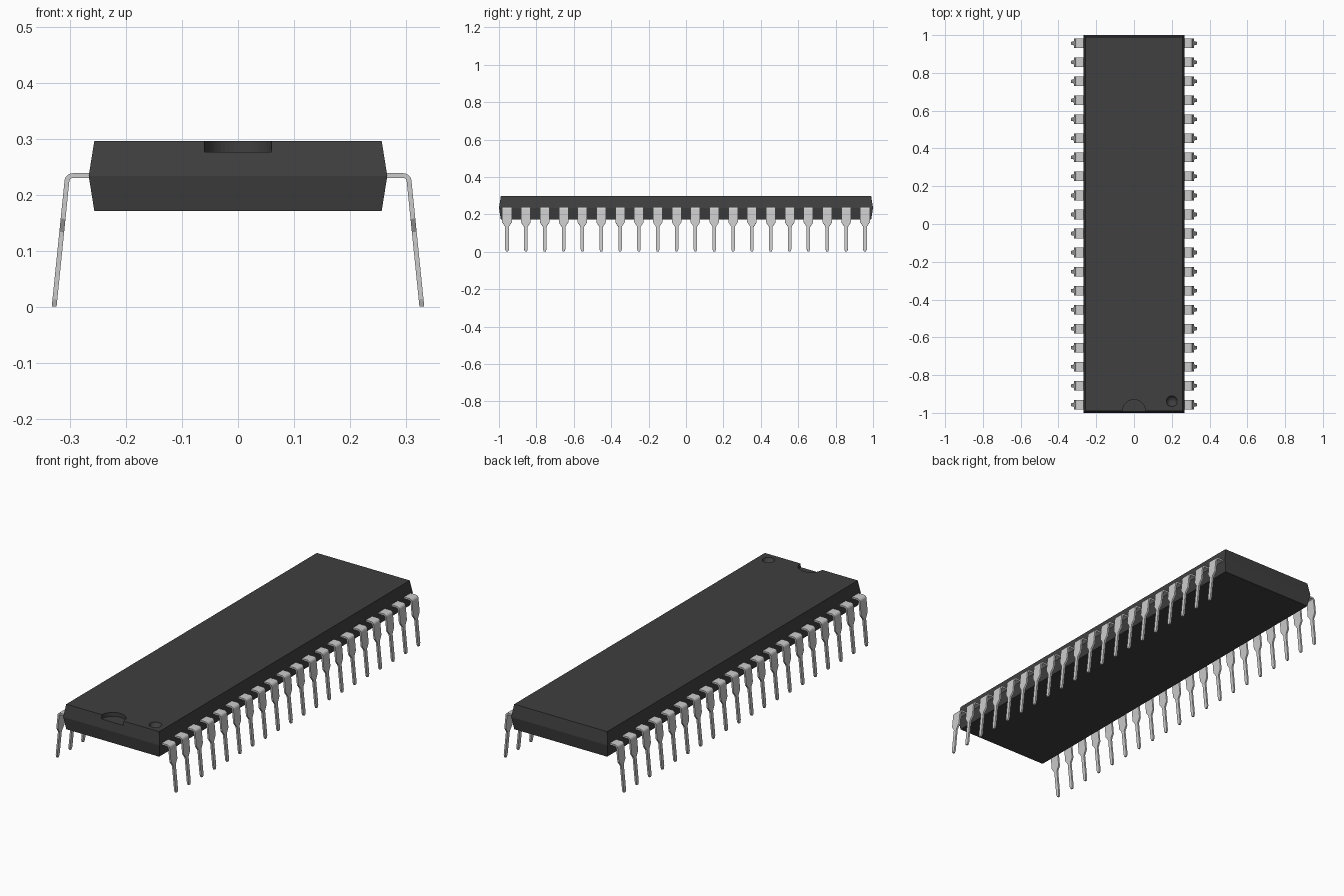
import bpy, bmesh, math
from mathutils import Vector

if "Cube" in bpy.data.objects:
    bpy.data.objects.remove(bpy.data.objects["Cube"])

PINS = 20
LAST_Y = 0.957
PITCH = 2 * LAST_Y / (PINS - 1)


def add_object(name, bm):
    bmesh.ops.recalc_face_normals(bm, faces=bm.faces[:])
    mesh = bpy.data.meshes.new(name)
    bm.to_mesh(mesh)
    bm.free()
    obj = bpy.data.objects.new(name, mesh)
    bpy.context.collection.objects.link(obj)
    return obj


def skin(rings):
    """Bridge a list of four-cornered rings and cap both ends."""
    bm = bmesh.new()
    loops = [[bm.verts.new(p) for p in ring] for ring in rings]
    for a, b in zip(loops, loops[1:]):
        for i in range(4):
            j = (i + 1) % 4
            bm.faces.new((a[i], a[j], b[j], b[i]))
    bm.faces.new(loops[0])
    bm.faces.new(loops[-1])
    return bm


def cut(target, cutter):
    mod = target.modifiers.new(cutter.name, 'BOOLEAN')
    mod.operation = 'DIFFERENCE'
    mod.solver = 'EXACT'
    mod.object = cutter
    cutter.hide_render = True
    cutter.hide_viewport = True


# Body: widest at the moulding seam, drafted towards top and bottom
levels = [(0.257, 0.99, 0.172), (0.267, 1.0, 0.2345), (0.257, 0.99, 0.297)]
body = add_object("body", skin(
    [[(-x, -y, z), (x, -y, z), (x, y, z), (-x, y, z)] for x, y, z in levels]))
dark = bpy.data.materials.new("dark_plastic")
dark.diffuse_color = (0.05, 0.05, 0.05, 1)
dark.use_nodes = True
dark.node_tree.nodes["Principled BSDF"].inputs["Base Color"].default_value = dark.diffuse_color
body.data.materials.append(dark)

# Half-round orientation notch at the front edge
bm = bmesh.new()
bmesh.ops.create_cone(bm, cap_ends=True, segments=48, radius1=0.06,
                      radius2=0.06, depth=0.1)
notch = add_object("notch_cutter", bm)
notch.location = (0, -0.99, 0.277 + 0.05)
cut(body, notch)

# Round dimple marking the first pin
bm = bmesh.new()
bmesh.ops.create_uvsphere(bm, u_segments=32, v_segments=16, radius=0.03)
dimple = add_object("dimple_cutter", bm)
dimple.location = (0.2, -0.938, 0.305)
cut(body, dimple)

# Pin centreline (x, z, half width): shoulder, bend, slanted leg, taper, tip
splay = math.radians(5.8)
cx, cz, r, half_t = 0.2955, 0.2245, 0.0105, 0.0043
WIDE, THIN, TIP = 0.0255, 0.0095, 0.005
path = [(0.255, cz + r, WIDE)]
STEPS = 6
for i in range(STEPS + 1):
    a = math.pi / 2 + (splay - math.pi / 2) * i / STEPS
    path.append((cx + r * math.cos(a), cz + r * math.sin(a), WIDE))
ex, ez, _ = path[-1]
for z, w in ((0.158, WIDE), (0.134, THIN), (0.014, THIN), (0.001, TIP)):
    path.append((ex + (ez - z) * math.tan(splay), z, w))

rings = []
for i, (x, z, w) in enumerate(path):
    # Outward normal of the centreline
    a = math.pi / 2 if i == 0 else max(
        splay, math.pi / 2 + (splay - math.pi / 2) * (i - 1) / STEPS)
    dx, dz = half_t * math.cos(a), half_t * math.sin(a)
    rings.append([(x + dx, -LAST_Y - w, z + dz), (x + dx, -LAST_Y + w, z + dz),
                  (x - dx, -LAST_Y + w, z - dz), (x - dx, -LAST_Y - w, z - dz)])
pins = add_object("pins", skin(rings))

# Repeat along the side, then mirror to the other side
row = pins.modifiers.new("row", 'ARRAY')
row.count = PINS
row.use_relative_offset = False
row.use_constant_offset = True
row.constant_offset_displace = Vector((0, PITCH, 0))
both = pins.modifiers.new("both_sides", 'MIRROR')
both.use_axis[0] = True
both.use_mirror_merge = False
